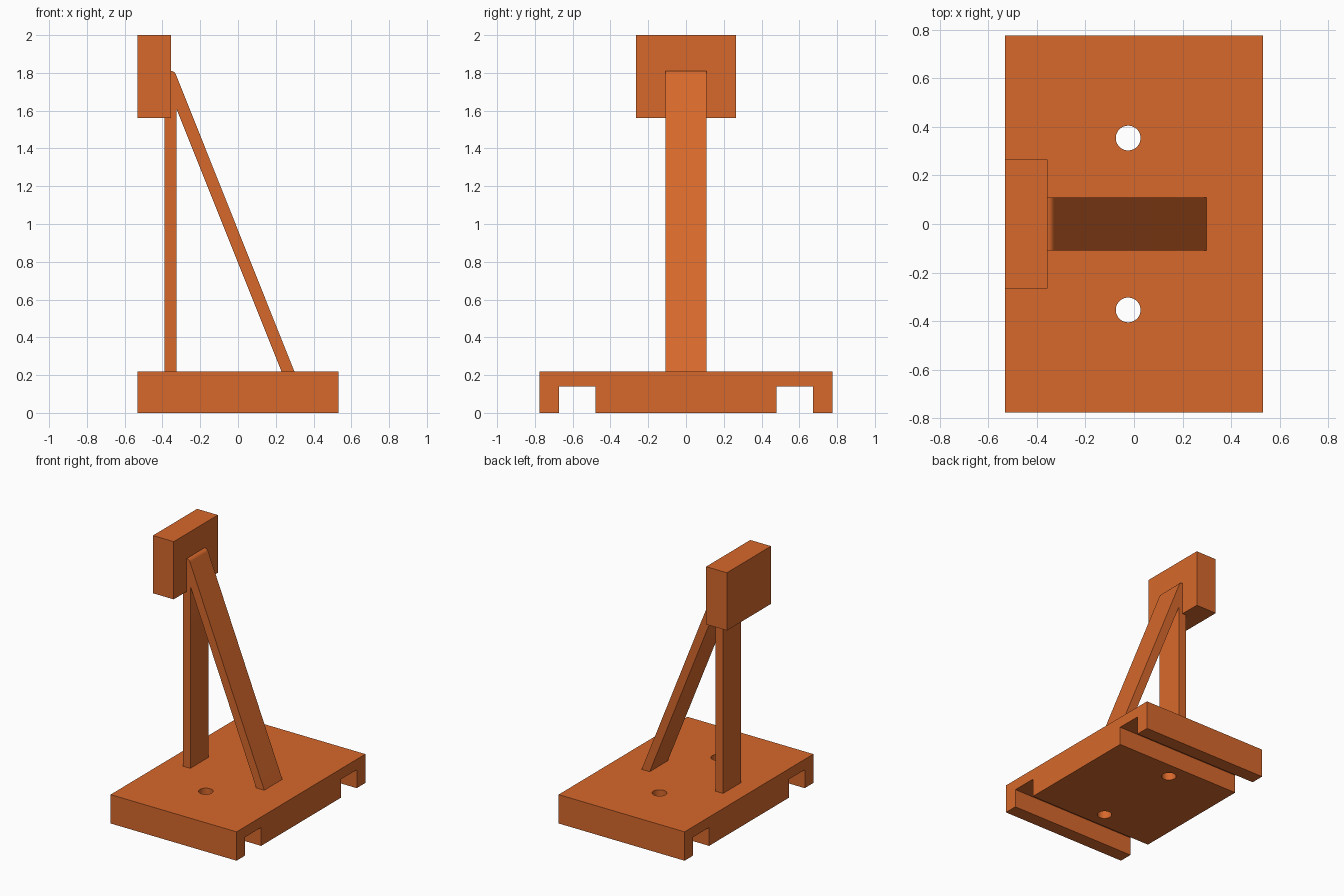
import bpy, bmesh, math
from mathutils import Vector

if "Cube" in bpy.data.objects:
    bpy.data.objects.remove(bpy.data.objects["Cube"])

mat = bpy.data.materials.new("orange_plastic")
mat.diffuse_color = (0.68, 0.14, 0.025, 1)
mat.use_nodes = True
mat.node_tree.nodes["Principled BSDF"].inputs["Base Color"].default_value = mat.diffuse_color


def prism(name, profile, half, axis):
    """Extrude a 2D profile symmetrically: axis 'x' takes (y, z), axis 'y' takes (x, z)."""
    bm = bmesh.new()
    place = (lambda a, b: (-half, a, b)) if axis == 'x' else (lambda a, b: (a, -half, b))
    face = bm.faces.new([bm.verts.new(place(a, b)) for a, b in profile])
    moved = bmesh.ops.extrude_face_region(bm, geom=[face])["geom"]
    step = Vector((2 * half, 0, 0)) if axis == 'x' else Vector((0, 2 * half, 0))
    bmesh.ops.translate(bm, vec=step,
                        verts=[g for g in moved if isinstance(g, bmesh.types.BMVert)])
    bmesh.ops.recalc_face_normals(bm, faces=bm.faces)
    mesh = bpy.data.meshes.new(name)
    bm.to_mesh(mesh)
    bm.free()
    obj = bpy.data.objects.new(name, mesh)
    bpy.context.collection.objects.link(obj)
    mesh.materials.append(mat)
    return obj


# Base plate with two channels running along its underside
half_profile = [(0.48, 0), (0.48, 0.14), (0.672, 0.14), (0.672, 0), (0.776, 0), (0.776, 0.22)]
base = prism("base_plate", half_profile + [(-y, z) for y, z in reversed(half_profile)], 0.531, 'x')

# Two screw holes through the plate
for y in (-0.354, 0.354):
    bpy.ops.mesh.primitive_cylinder_add(vertices=48, radius=0.051, depth=1,
                                        location=(-0.024, y, 0.1))
    cutter = bpy.context.object
    cutter.name = "screw_hole_cutter"
    cutter.hide_render = True
    cutter.data.materials.append(mat)
    mod = base.modifiers.new("screw_hole", 'BOOLEAN')
    mod.operation = 'DIFFERENCE'
    mod.solver = 'EXACT'
    mod.object = cutter
    bpy.context.view_layer.objects.active = base
    bpy.ops.object.modifier_apply(modifier=mod.name)
    bpy.data.objects.remove(cutter)

# Upright post, notched around the head block and mitred under the brace
prism("upright_post", [(-0.389, 0.22), (-0.326, 0.22), (-0.326, 1.61),
                       (-0.356, 1.685), (-0.356, 1.56), (-0.389, 1.56)], 0.109, 'y')

# Sloping brace with a rounded upper end
tilt = math.atan2(0.625, 1.57)
r = 0.032
cx, cz = -0.358, 1.779
arc = [(cx + r * math.cos(t), cz + r * math.sin(t))
       for t in [tilt + (math.pi / 2 - tilt) * i / 8 for i in range(8)]]
prism("diagonal_brace", [(0.23, 0.22), (0.298, 0.22)] + arc
      + [(-0.356, 1.811), (-0.356, 1.685)], 0.109, 'y')

# Head block on top of the post
prism("head_block", [(-0.531, 1.56), (-0.356, 1.56), (-0.356, 2), (-0.531, 2)], 0.266, 'y')

# Smooth only the curved surfaces
for obj in bpy.context.collection.objects:
    obj.select_set(True)
bpy.context.view_layer.objects.active = base
bpy.ops.object.shade_smooth_by_angle(angle=math.radians(25))
